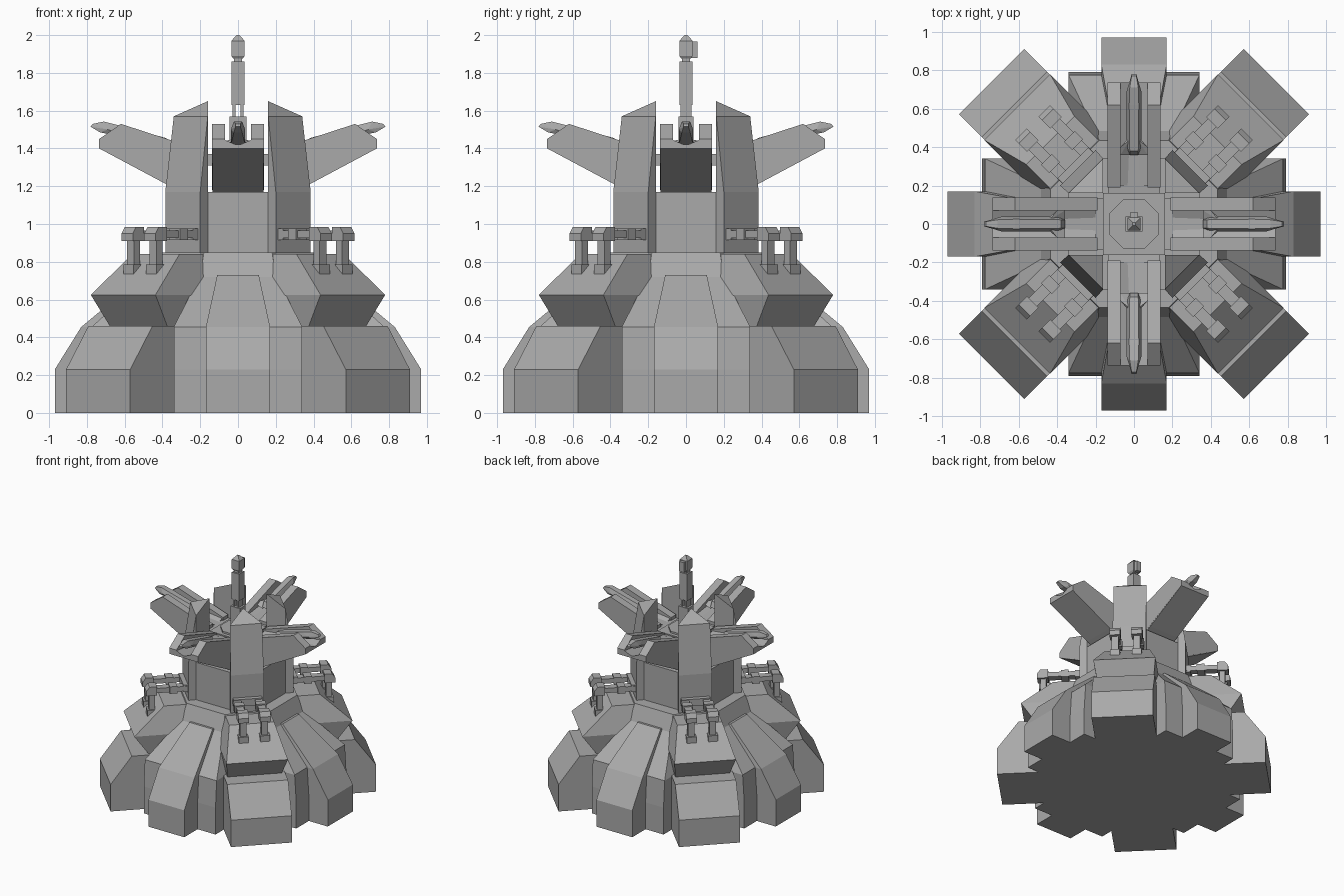
import bpy
import bmesh
from math import pi, tan, radians

cube = bpy.data.objects.get("Cube")
if cube:
    bpy.data.objects.remove(cube)

stone = bpy.data.materials.new("plain_grey")
stone.use_nodes = True
GREY = (0.4, 0.4, 0.4, 1)
stone.diffuse_color = GREY
stone.node_tree.nodes["Principled BSDF"].inputs["Base Color"].default_value = GREY

CARDINAL = {"right": -pi / 2, "front": 0, "left": pi / 2, "back": pi}
DIAGONAL = {k: pi / 4 + i * pi / 2
            for i, k in enumerate(("front_left", "back_left", "back_right", "front_right"))}


def add_hull(bm, points):
    """Convex solid around the points."""
    part = bmesh.new()
    for p in points:
        part.verts.new(p)
    out = bmesh.ops.convex_hull(part, input=part.verts)
    spare = [g for g in out["geom_interior"] + out["geom_unused"]
             if isinstance(g, bmesh.types.BMVert)]
    bmesh.ops.delete(part, geom=list(set(spare)), context="VERTS")
    bmesh.ops.dissolve_limit(part, angle_limit=radians(1), verts=part.verts, edges=part.edges)
    bmesh.ops.recalc_face_normals(part, faces=part.faces)
    temp = bpy.data.meshes.new("temp")
    part.to_mesh(temp)
    bm.from_mesh(temp)
    part.free()
    bpy.data.meshes.remove(temp)


def loft(rows, shift=0):
    """Rows are (outward, height, half width); outward is -y."""
    return [(shift + s * w, -u, z) for u, z, w in rows for s in (-1, 1)]


def prism(profile, w, shift=0):
    return loft([(u, z, w) for u, z in profile], shift)


def box(u0, u1, z0, z1, w, shift=0):
    return prism([(u0, z0), (u1, z0), (u1, z1), (u0, z1)], w, shift)


def octagon(rows):
    """Rows are (distance to flat, height)."""
    pts = []
    for a, z in rows:
        h = a * tan(pi / 8)
        pts += [(sx * p, sy * q, z) for p, q in ((a, h), (h, a))
                for sx in (-1, 1) for sy in (-1, 1)]
    return pts


def build(name, solids, places=None):
    bm = bmesh.new()
    for pts in solids:
        add_hull(bm, pts)
    mesh = bpy.data.meshes.new(name)
    bm.to_mesh(mesh)
    bm.free()
    mesh.materials.append(stone)
    for side, angle in (places or {"": 0}).items():
        ob = bpy.data.objects.new(f"{side}_{name}".strip("_"), mesh)
        ob.rotation_euler.z = angle
        bpy.context.collection.objects.link(ob)


# Sloping skirt walls on the four main sides, and the eight-sided collar
build("skirt_wall", [loft([(.3, 0, .34), (.79, 0, .34), (.79, .23, .34), (.775, .455, .34),
                           (.3, .455, .34), (.485, .72, .205), (.3, .72, .205)])], CARDINAL)
build("collar", [octagon([(.485, 0), (.485, .72), (.435, .85)])])

# Buttresses and sloped ribs on the four main sides
build("buttress", [prism([(.3, 0), (.97, 0), (.97, .23), (.83, .455), (.3, .455)], .17)], CARDINAL)
build("rib", [loft([(.83, .455, .17), (.6, .455, .17), (.5, .73, .11), (.44, .73, .11)])], CARDINAL)

# Corner blocks with overhanging bastions above
build("corner_block", [prism([(.3, 0), (1.047, 0), (1.047, .23), (.88, .46), (.3, .46)], .24)], DIAGONAL)
build("bastion", [loft([(.35, .46, .215), (.745, .46, .215), (.86, .625, .242), (.35, .625, .242),
                        (.615, .84, .177), (.35, .84, .177)])], DIAGONAL)

# Core block, pylon and deck
build("core", [box(-.34, .34, .84, 1.17, .16), box(-.16, .16, .84, 1.17, .34)])
build("pylon", [box(-.135, .135, 1.17, 1.33, .135)])
build("deck", [box(-.16, .16, 1.31, 1.37, .16), octagon([(.13, 1.37), (.13, 1.385)])])

# Pointed corner towers, drawn in plan with the corner facing the core
plan = [(.16, .16), (.16, .34), (.2, .385), (.385, .2), (.34, .16)]
tower = [(x, -y, z) for x, y in plan for z in (.84, 1.17)]
tower += [(.16, -.34, 1.57), (.34, -.16, 1.57), (.16, -.16, 1.65)]
build("tower", [tower], CARDINAL)

# Launcher arms: a shallow trough between two rails
floor = [(.16, 1.31), (.3, 1.17), (.36, 1.2), (.735, 1.4), (.735, 1.42), (.16, 1.36)]
rail = [(.19, 1.31), (.3, 1.18), (.735, 1.4), (.735, 1.45), (.62, 1.53), (.19, 1.39)]
launcher = [prism(floor, .136)]
for s in (-1, 1):
    launcher.append(prism(rail, .034, s * .103))
    launcher.append([(x, -u, z + lift) for u, z in ((.2, 1.35), (.735, 1.415))
                     for x, lift in ((0, 0), (s * .07, 0), (s * .07, .03))])
build("launcher", launcher, CARDINAL)

# Missile with a pointed nose and tail fins
missile = loft([(.36, 1.41, .022), (.38, 1.455, .022), (.4, 1.42, .038), (.69, 1.5, .038),
                (.62, 1.52, .025), (.71, 1.542, .022), (.73, 1.485, .022),
                (.77, 1.53, .012), (.78, 1.515, .012)])
fins = [[(s * .02, -.46, 1.43), (s * .02, -.36, 1.4), (s * .02, -.44, 1.45),
         (s * .07, -.36, 1.42), (s * .07, -.4, 1.44)] for s in (-1, 1)]
build("missile", [missile] + fins, CARDINAL)

# Twin hanging guns on each corner
guns = [box(.38, .45, .915, .975, .113)]
for s in (-.085, .085):
    guns += [box(.4, .7, .925, .965, .03, s),
             box(.5, .56, .915, .975, .04, s),
             prism([(.66, .91), (.745, .91), (.745, .95), (.72, .985), (.66, .985)], .042, s),
             box(.675, .72, .76, .92, .026, s),
             box(.665, .735, .725, .785, .038, s)]
build("twin_gun", guns, DIAGONAL)

# Mast with a lookout head
build("mast_foot", [box(-.04, .04, 1.37, 1.57, .045)])
build("mast_post", [box(-.03, .03, 1.57, 1.64, .008, s * .02) for s in (-1, 1)])
build("mast", [box(-.035, .035, 1.63, 1.86, .035), box(-.022, .022, 1.86, 1.89, .022)])
build("mast_head", [loft([(u * k, z, k) for u in (-1, 1)
                          for k, z in ((.025, 1.875), (.035, 1.89), (.035, 1.97), (.008, 2))])])
build("mast_lamp", [box(-.06, -.03, 1.88, 1.965, .022)])
